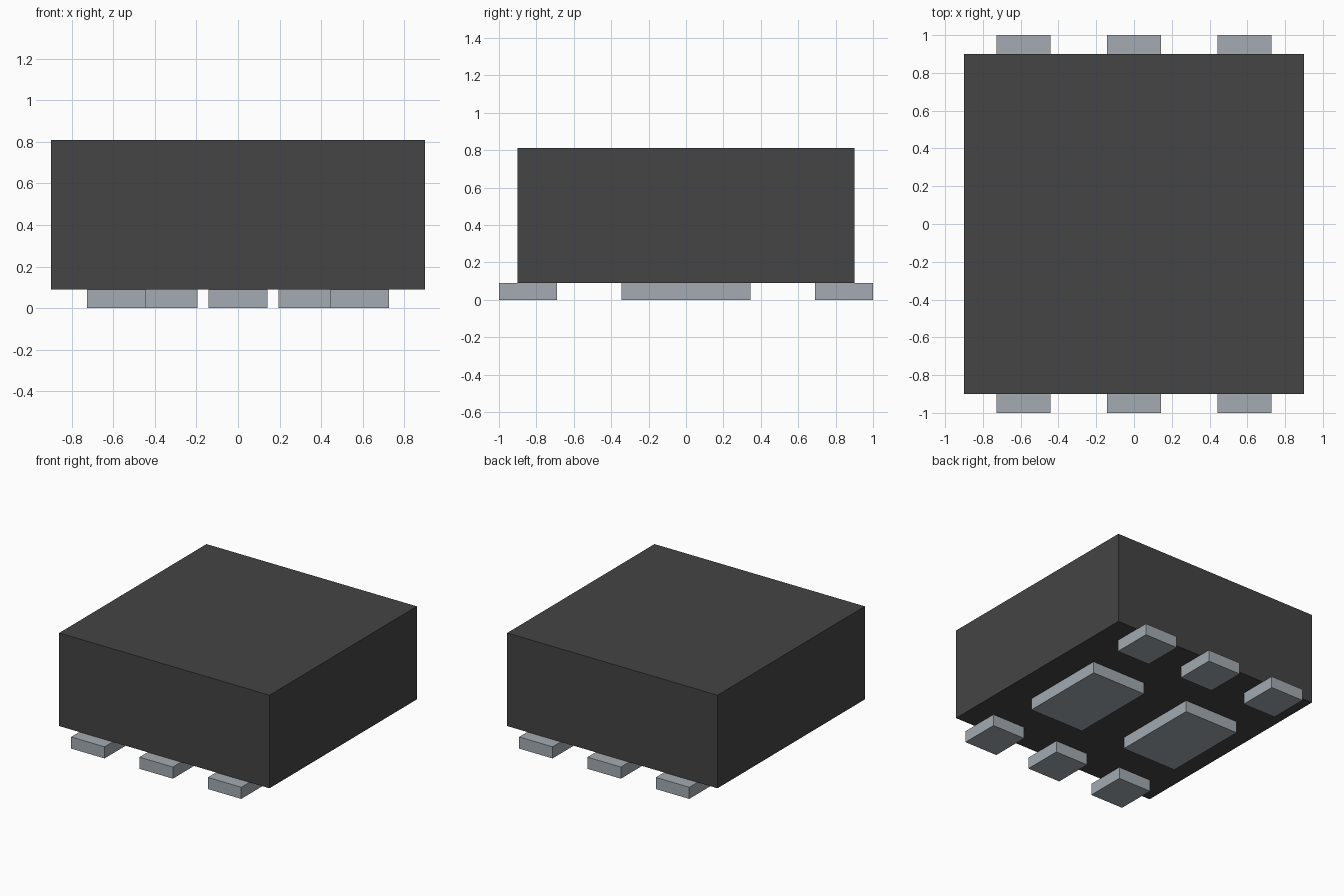
import bpy

cube = bpy.data.objects.get("Cube")
if cube:
    bpy.data.objects.remove(cube, do_unlink=True)


def make_material(name, rgb):
    mat = bpy.data.materials.new(name)
    mat.use_nodes = True
    mat.diffuse_color = (*rgb, 1)
    mat.node_tree.nodes["Principled BSDF"].inputs["Base Color"].default_value = (*rgb, 1)
    return mat


def box(name, x, y, z, mat):
    """Box from (min, max) ranges on each axis."""
    ranges = (x, y, z)
    bpy.ops.mesh.primitive_cube_add(size=1, location=[(a + b) / 2 for a, b in ranges])
    obj = bpy.context.object
    obj.name = obj.data.name = name
    obj.scale = [b - a for a, b in ranges]
    bpy.ops.object.transform_apply(location=False, rotation=False, scale=True)
    obj.data.materials.append(mat)
    return obj


charcoal = make_material("charcoal plastic", (0.058, 0.058, 0.058))
silver = make_material("silver metal", (0.366, 0.407, 0.440))

PAD_Z = (0, 0.09)

# Package body
box("body", (-0.9, 0.9), (-0.9, 0.9), (0.09, 0.81), charcoal)

# Three terminals along the front and back edges
for row, y in (("front", (-1.0, -0.69)), ("back", (0.69, 1.0))):
    for col, x in (("right", -0.585), ("middle", 0), ("left", 0.585)):
        box(f"{row}_{col}_terminal", (x - 0.143, x + 0.143), y, PAD_Z, silver)

# Two large pads under the middle
for side, x in (("right", (-0.665, -0.195)), ("left", (0.195, 0.665))):
    box(f"{side}_large_pad", x, (-0.345, 0.345), PAD_Z, silver)
